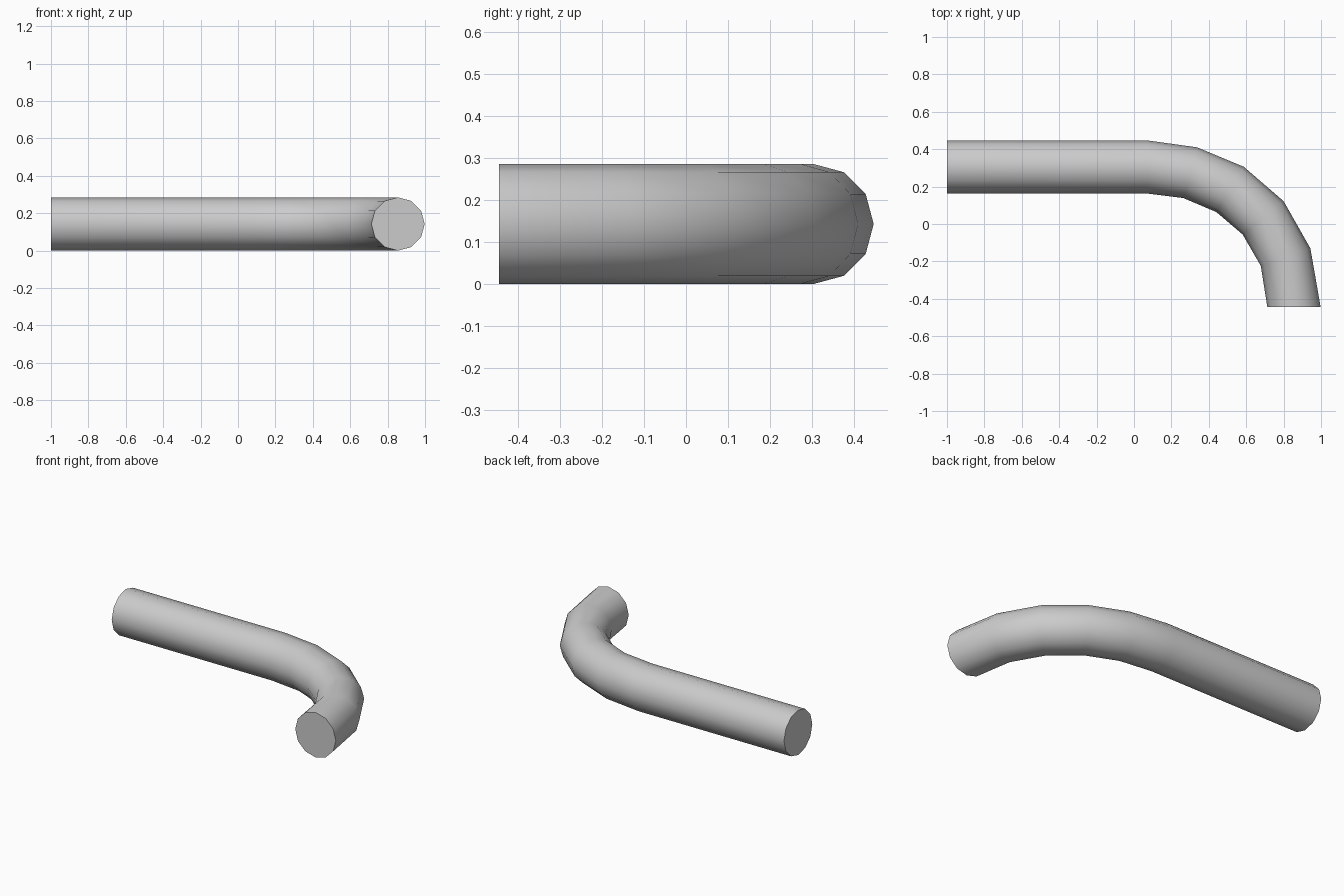
import bpy, bmesh, math
from mathutils import Vector

if "Cube" in bpy.data.objects:
    bpy.data.objects.remove(bpy.data.objects["Cube"])

SIDES, R = 12, 0.1425

# outer and inner corner of each ring along the bend, seen from above
RINGS = [
    ((-1.0, 0.447), (-1.0, 0.163)),
    ((0.07, 0.447), (0.07, 0.163)),
    ((0.337, 0.410), (0.263, 0.139)),
    ((0.587, 0.306), (0.440, 0.064)),
    ((0.800, 0.122), (0.581, -0.056)),
    ((0.943, -0.130), (0.678, -0.224)),
    ((0.998, -0.445), (0.713, -0.445)),
]

bm = bmesh.new()
loops = []
for outer, inner in RINGS:
    o, i = Vector((*outer, R)), Vector((*inner, R))
    mid, half = (o + i) / 2, (o - i) / 2
    loop = []
    for k in range(SIDES):
        a = 2 * math.pi * k / SIDES
        loop.append(bm.verts.new(mid + half * math.cos(a) + Vector((0, 0, R * math.sin(a)))))
    loops.append(loop)

# pipe wall
for a, b in zip(loops, loops[1:]):
    for k in range(SIDES):
        n = (k + 1) % SIDES
        bm.faces.new((a[k], a[n], b[n], b[k]))

# flat end caps
bm.faces.new(loops[0])
bm.faces.new(loops[-1])
bmesh.ops.recalc_face_normals(bm, faces=bm.faces)

mesh = bpy.data.meshes.new("bent_pipe")
bm.to_mesh(mesh)
bm.free()
pipe = bpy.data.objects.new("bent_pipe", mesh)
bpy.context.collection.objects.link(pipe)
bpy.context.view_layer.objects.active = pipe
pipe.select_set(True)
bpy.ops.object.shade_smooth_by_angle(angle=math.radians(40))
